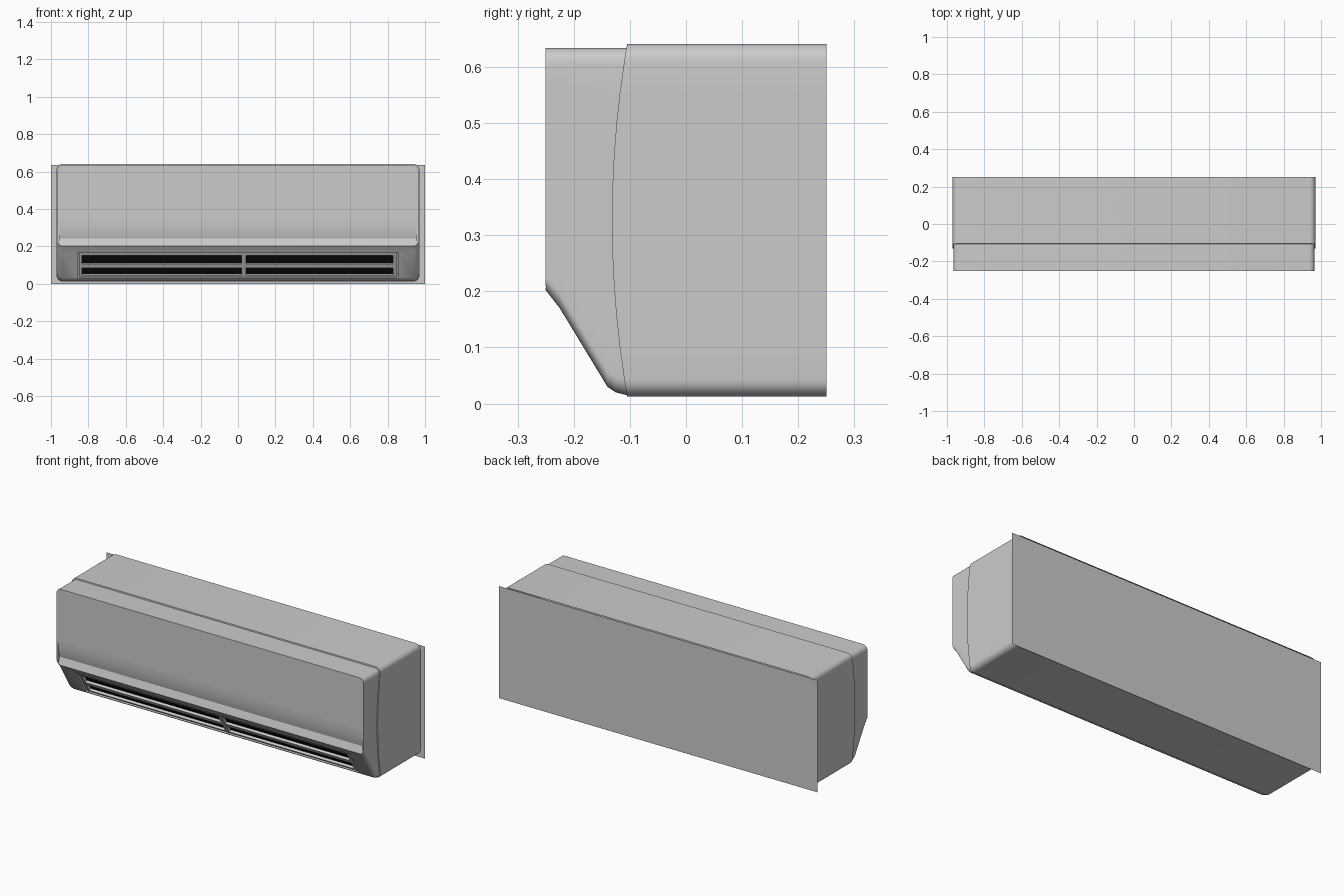
import bpy, bmesh, math
from mathutils import Vector

if "Cube" in bpy.data.objects:
    bpy.data.objects.remove(bpy.data.objects["Cube"])


def make(name, verts, faces):
    me = bpy.data.meshes.new(name)
    bm = bmesh.new()
    vs = [bm.verts.new(v) for v in verts]
    for f in faces:
        bm.faces.new([vs[i] for i in f])
    bmesh.ops.recalc_face_normals(bm, faces=bm.faces)
    bm.to_mesh(me)
    bm.free()
    ob = bpy.data.objects.new(name, me)
    bpy.context.collection.objects.link(ob)
    return ob


def smooth(ob, angle=32):
    bpy.ops.object.select_all(action='DESELECT')
    ob.select_set(True)
    bpy.context.view_layer.objects.active = ob
    bpy.ops.object.shade_smooth_by_angle(angle=math.radians(angle))


def cut(ob, cutter):
    m = ob.modifiers.new("cut", 'BOOLEAN')
    m.operation = 'DIFFERENCE'
    m.object = cutter
    bpy.context.view_layer.objects.active = ob
    bpy.ops.object.modifier_apply(modifier=m.name)
    bpy.data.objects.remove(cutter)


def ring(hw, z0, z1, r, yfun, arc=6, steps=10):
    """Rounded rectangle: right side going up, then left side going down."""
    right = []
    for i in range(arc + 1):
        a = math.pi / 2 * i / arc
        right.append((hw - r + r * math.sin(a), z0 + r - r * math.cos(a)))
    for i in range(1, steps):
        right.append((hw, z0 + r + (z1 - z0 - 2 * r) * i / steps))
    for i in range(arc + 1):
        a = math.pi / 2 * i / arc
        right.append((hw - r + r * math.cos(a), z1 - r + r * math.sin(a)))
    pts = right + [(-x, z) for x, z in reversed(right)]
    return [(x, yfun(z), z) for x, z in pts]


def loft(name, rings, caps):
    n = len(rings[0])
    verts = [v for r in rings for v in r]
    faces = [(k * n + i, k * n + (i + 1) % n, (k + 1) * n + (i + 1) % n, (k + 1) * n + i)
             for k in range(len(rings) - 1) for i in range(n)]
    for k in caps:  # caps made of left-to-right strips
        faces += [(k * n + i, k * n + i + 1, k * n + n - 2 - i, k * n + n - 1 - i)
                  for i in range(n // 2 - 1)]
    return make(name, verts, faces)


def prism(name, profile, x0, x1):
    n = len(profile)
    verts = [(x, y, z) for x in (x0, x1) for y, z in profile]
    faces = [tuple(range(n)), tuple(range(n, 2 * n))]
    faces += [(i, (i + 1) % n, n + (i + 1) % n, n + i) for i in range(n)]
    return make(name, verts, faces)


def slope_box(name, x0, x1, z0, z1, d0, d1):
    """Box lying in the slanted outlet face; d0..d1 is depth behind the face."""
    def p(z, d):
        return (-0.225 + (0.17 - z) * 0.607 + 0.855 * d, z + 0.519 * d)
    return prism(name, [p(z0, d0), p(z1, d0), p(z1, d1), p(z0, d1)], x0, x1)


# wall plate
make("back_plate", [(-1, .25, 0), (1, .25, 0), (1, .25, .636), (-1, .25, .636)], [(0, 1, 2, 3)])

# rear housing with bowed front edge
bow = lambda z: -0.105 - 0.027 * max(0, 1 - ((z - 0.327) / 0.314) ** 2)
housing = loft("rear_housing", [ring(.97, .013, .641, .03, bow),
                                ring(.97, .013, .641, .03, lambda z: .25)], [0])
smooth(housing)

# front cover with slanted underside
sections = [(-.06, .015), (-.105, .015), (-.125, .02), (-.14, .03), (-.225, .17), (-.25, .202)]
cover = loft("front_cover", [ring(.965, z0, .634, .028, lambda z, y=y: y) for y, z0 in sections],
             [0, len(sections) - 1])
# shallow groove above the lower lip
cut(cover, prism("groove_cutter", [(-.27, .35), (-.2502, .34), (-.2475, .30), (-.243, .265),
                                   (-.237, .243), (-.2502, .205), (-.27, .205)], -.955, .955))
# outlet recess
cut(cover, slope_box("outlet_cutter", -.857, .857, .032, .167, -.03, .035))
smooth(cover)

# dark interior of the outlet
black = bpy.data.materials.new("dark_interior")
black.diffuse_color = (0.004, 0.004, 0.004, 1)
black.use_nodes = True
black.node_tree.nodes["Principled BSDF"].inputs["Base Color"].default_value = black.diffuse_color
dark = slope_box("outlet_interior", -.84, .84, .036, .158, .022, .03)
dark.data.materials.append(black)

# grille frame rails
for name, z0, z1 in (("lower_rail", .032, .041), ("middle_rail", .081, .101), ("upper_rail", .147, .166)):
    slope_box(name, -.85, .85, z0, z1, .008, .03)
# grille uprights
for name, x0, x1 in (("left_upright", -.85, -.835), ("centre_upright", .02, .044), ("right_upright", .828, .85)):
    slope_box(name, x0, x1, .032, .166, .007, .031)
